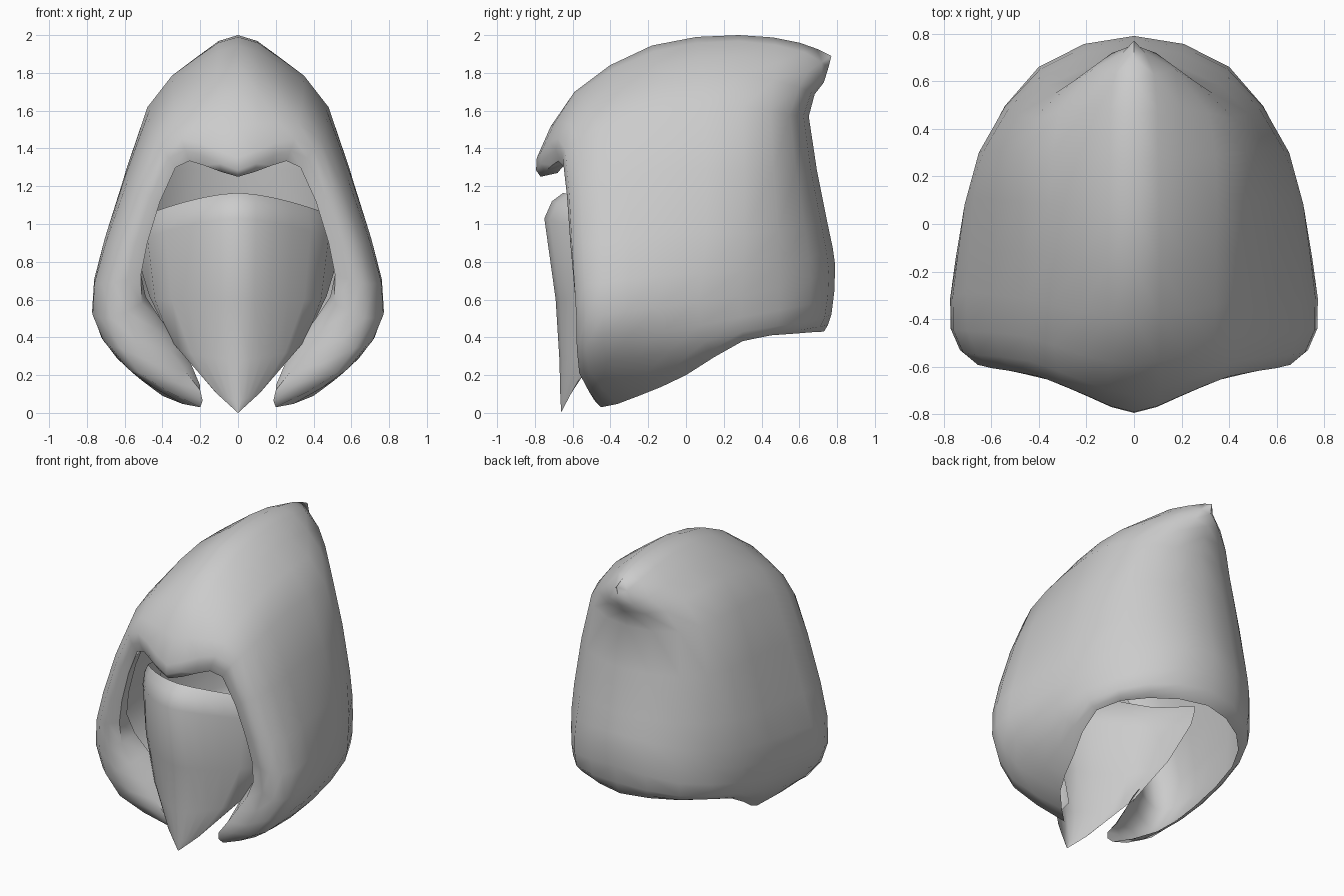
import bpy, bmesh
from mathutils import Vector

if "Cube" in bpy.data.objects:
    bpy.data.objects.remove(bpy.data.objects["Cube"])


def spline(pts, n):
    """Catmull-Rom curve through all points; it rounds over the mirror plane at x = 0."""
    p = [Vector(q) for q in pts]
    end = 2 * p[-1] - p[-2]
    if p[-1].x < 1e-4 < p[-2].x:
        end = Vector((-p[-2].x, p[-2].y, p[-2].z))
    p = [2 * p[0] - p[1]] + p + [end]
    out = []
    for i in range(1, len(p) - 2):
        a, b, c, d = p[i - 1:i + 3]
        for k in range(n):
            t = k / n
            out.append(0.5 * (2 * b + (c - a) * t + (2 * a - 5 * b + 4 * c - d) * t * t
                              + (3 * b - a - 3 * c + d) * t ** 3))
    out.append(p[-2].copy())
    return out


def half_sheet(name, rows, angle):
    """Skin a grid of points, mirrored across x = 0."""
    bm = bmesh.new()
    grid = [[bm.verts.new((max(0, v.x), v.y, v.z)) for v in r] for r in rows]
    for a, b in zip(grid, grid[1:]):
        for j in range(len(a) - 1):
            bm.faces.new((a[j], b[j], b[j + 1], a[j + 1]))
    bmesh.ops.recalc_face_normals(bm, faces=bm.faces)
    # point the sheet outward, away from the middle of the hood
    if sum(f.normal.dot(f.calc_center_median() - Vector((0, 0.1, 0.9))) for f in bm.faces) < 0:
        bmesh.ops.reverse_faces(bm, faces=bm.faces)
    me = bpy.data.meshes.new(name)
    bm.to_mesh(me)
    bm.free()
    ob = bpy.data.objects.new(name, me)
    bpy.context.collection.objects.link(ob)
    m = ob.modifiers.new("mirror", 'MIRROR')
    m.use_clip = True
    m.merge_threshold = 0.002
    bpy.context.view_layer.objects.active = ob
    ob.select_set(True)
    bpy.ops.object.modifier_apply(modifier="mirror")
    bpy.ops.object.shade_smooth_by_angle(angle=angle)
    ob.select_set(False)
    return ob


# Hood: arches from the hem up to the ridge, running front to back
opening = [(.20, -.50, .12), (.36, -.53, .33), (.51, -.56, .58), (.48, -.60, .90),
           (.33, -.645, 1.30), (.18, -.71, 1.31), (0, -.77, 1.25)]
cheek = [(.20, -.45, .03), (.52, -.565, .21), (.67, -.58, .50), (.60, -.605, .90),
         (.40, -.64, 1.40), (.20, -.72, 1.43), (0, -.79, 1.35)]
temple = [(.40, -.25, .09), (.62, -.42, .27), (.77, -.44, .52), (.70, -.45, .90),
          (.46, -.47, 1.50), (.22, -.55, 1.66), (0, -.59, 1.70)]
side = [(.50, 0, .20), (.65, -.10, .32), (.75, -.15, .56), (.69, -.10, .95),
        (.47, -.12, 1.60), (.22, -.15, 1.84), (0, -.18, 1.945)]
rear = [(.56, .30, .38), (.62, .30, .43), (.65, .29, .62), (.63, .31, .95),
        (.47, .30, 1.62), (.21, .28, 1.89), (0, .28, 2.0)]
nape = [(.36, .58, .42), (.40, .64, .48), (.40, .66, .70), (.38, .63, .98),
        (.33, .55, 1.58), (.17, .65, 1.81), (0, .60, 1.96)]
back = [(0, y, z) for y, z in ((.73, .43), (.77, .52), (.79, .78), (.75, 1.0),
                               (.65, 1.57), (.73, 1.75), (.77, 1.89))]

arches = [spline(a, 2) for a in (opening, cheek, temple, side, rear, nape, back)]
columns = [spline(c, 2) for c in zip(*arches)]
rows = [list(r) for r in zip(*columns)]


# Lip rolled in behind the face opening, wider along the chin flaps
def lip_point(v):
    low = max(0, min(1, (.75 - v.z) / .4)) * min(1, max(0, v.z - .1) / .15)
    return Vector((v.x * (1.02 - .15 * low), v.y + .09 + .06 * low, v.z + .02 + .03 * low))


half_sheet("hood", [[lip_point(v) for v in rows[0]]] + rows, 1.2)

# Face veil: ridge (y, z), front corner, and the end of the side wrapped back into the hood
levels = [((-.65, 1.165), (.46, -.34, 1.06), (.55, -.06, .98)),
          ((-.71, 1.12), (.47, -.36, 1.02), (.55, -.06, .93)),
          ((-.75, 1.03), (.48, -.37, .93), (.54, -.08, .85)),
          ((-.69, .60), (.44, -.39, .60), (.47, -.22, .62)),
          ((-.67, .28), (.31, -.48, .33), (.36, -.42, .39)),
          ((-.665, .07), (.11, -.61, .10), (.12, -.605, .11)),
          ((-.66, 0), (.005, -.66, .005), (.006, -.66, .006))]
veil = []
for (y, z), e, wrap in levels:
    c, e = Vector((0, y, z)), Vector(e)
    row = []
    for k in range(6):
        u = k / 5
        w = u ** 1.6
        row.append(Vector((e.x * u, c.y + (e.y - c.y) * w, c.z + (e.z - c.z) * w)))
    veil.append(row + [Vector(wrap)])
half_sheet("face_veil", veil, 0.8)
